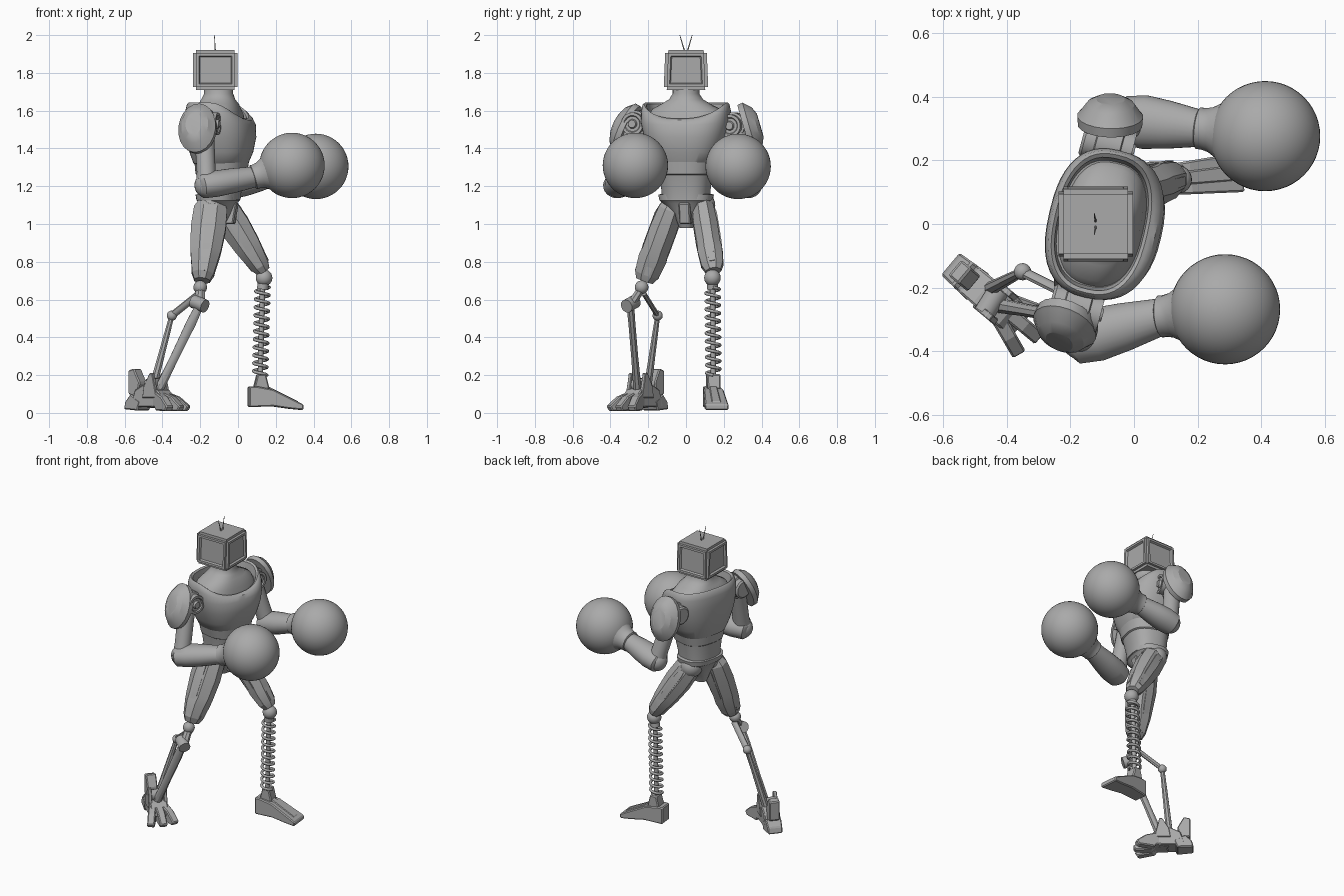
import bpy, bmesh, math
from math import sin, cos, pi, radians
from mathutils import Vector, Matrix

cube = bpy.data.objects.get("Cube")
if cube:
    bpy.data.objects.remove(cube)

grey = bpy.data.materials.new("plain grey")
grey.use_nodes = True
grey.diffuse_color = (0.4, 0.4, 0.4, 1)
grey.node_tree.nodes["Principled BSDF"].inputs["Base Color"].default_value = (0.4, 0.4, 0.4, 1)


def finish(name, bm, smooth=None, bevel=0):
    bmesh.ops.recalc_face_normals(bm, faces=bm.faces[:])
    mesh = bpy.data.meshes.new(name)
    bm.to_mesh(mesh)
    bm.free()
    mesh.materials.append(grey)
    ob = bpy.data.objects.new(name, mesh)
    bpy.context.collection.objects.link(ob)
    if bevel:
        mod = ob.modifiers.new("bevel", "BEVEL")
        mod.width, mod.segments = bevel, 2
    if smooth:
        bpy.ops.object.select_all(action="DESELECT")
        ob.select_set(True)
        bpy.context.view_layer.objects.active = ob
        bpy.ops.object.shade_smooth_by_angle(angle=radians(smooth))
    return ob


def loft(name, rings, smooth=None):
    bm = bmesh.new()
    loops = [[bm.verts.new(p) for p in ring] for ring in rings]
    n = len(loops[0])
    for a, b in zip(loops, loops[1:]):
        for i in range(n):
            j = (i + 1) % n
            bm.faces.new((a[i], a[j], b[j], b[i]))
    bm.faces.new(loops[0])
    bm.faces.new(loops[-1])
    return finish(name, bm, smooth)


def limb(name, p0, p1, profile, ref=(1, 0, 0), sides=24, smooth=40):
    """Tube from p0 to p1; profile rows are (fraction, radius along ref, radius across)."""
    p0, p1, ref = Vector(p0), Vector(p1), Vector(ref)
    d = (p1 - p0).normalized()
    u = (ref - d * ref.dot(d)).normalized()
    v = d.cross(u)
    turn = [2 * pi * (i + 0.5) / sides for i in range(sides)]
    rings = [[p0.lerp(p1, t) + u * (a * cos(w)) + v * (b * sin(w)) for w in turn]
             for t, a, b in profile]
    return loft(name, rings, smooth)


def rod(name, p0, p1, r, sides=16):
    return limb(name, p0, p1, [(0, r, r), (1, r, r)], (0.3, 0.9, 0.1), sides)


def ball(name, centre, r, seg=24):
    bm = bmesh.new()
    bmesh.ops.create_uvsphere(bm, u_segments=seg, v_segments=seg // 2, radius=r,
                              matrix=Matrix.Translation(centre))
    return finish(name, bm, 60)


def prism(name, outline, half, where, yaw=0, toe=1.0, bevel=0.006, shift=0):
    """Side outline in x and z given a width; toe scales the width at the front end."""
    xs = [p[0] for p in outline]
    span = max(xs) - min(xs)
    m = Matrix.Translation(where) @ Matrix.Rotation(radians(yaw), 4, "Z")
    rings = []
    for s in (-1, 1):
        rings.append([m @ Vector((x, shift + s * half * (1 + (toe - 1) * (x - min(xs)) / span), z))
                      for x, z in outline])
    ob = loft(name, rings)
    mod = ob.modifiers.new("bevel", "BEVEL")
    mod.width, mod.segments = bevel, 1
    return ob


# Head: bevelled box with inset side panels
bm = bmesh.new()
bmesh.ops.create_cube(bm, size=1, matrix=Matrix.Translation((-0.12, 0, 1.815))
                      @ Matrix.Diagonal((0.235, 0.236, 0.21, 1)))
for vert in bm.verts:
    if vert.co.z > 1.8:
        vert.co.y *= 0.93
bmesh.ops.bevel(bm, geom=bm.edges[:], offset=0.016, segments=2, affect="EDGES")
sides = [f for f in bm.faces if f.calc_area() > 0.03 and abs(f.normal.z) < 0.5]
bmesh.ops.inset_individual(bm, faces=sides, thickness=0.02, depth=0)
bmesh.ops.inset_individual(bm, faces=sides, thickness=0.008, depth=-0.012)
finish("head", bm)
for s, n in ((-1, "right"), (1, "left")):
    limb(n + "_antenna", (-0.12, 0.006 * s, 1.91), (-0.125, 0.033 * s, 2.0),
         [(0, 0.004, 0.004), (1, 0.0015, 0.0015)], sides=6)

# Torso: turned shell with a dipping collar, neck and waist
TURN = Matrix.Translation((-0.1, 0, 0)) @ Matrix.Rotation(radians(-13), 4, "Z")


def body_ring(z, front, back, wide, dip=0, power=0.8, count=48):
    pts = []
    for i in range(count):
        a = 2 * pi * i / count
        c, s = cos(a), sin(a)
        x = (front if c > 0 else -back) * abs(c) ** power
        y = math.copysign(wide * abs(s) ** power, s)
        pts.append(TURN @ Vector((x, y, z - dip * max(c, 0) ** 1.5)))
    return pts


chest = [(1.31, .13, .11, .14), (1.32, .15, .13, .16), (1.38, .175, .15, .19),
         (1.46, .19, .165, .22), (1.54, .185, .17, .237, .015), (1.60, .17, .168, .237, .05),
         (1.635, .155, .16, .23, .08), (1.643, .145, .15, .222, .085),
         (1.635, .135, .14, .21, .085), (1.58, .13, .135, .2, .06)]
loft("chest", [body_ring(*row) for row in chest], 40)
neck = [(1.57, .13, .13, .2, .05), (1.61, .12, .12, .18, .03), (1.635, .1, .105, .13),
        (1.66, .085, .095, .09, 0, 1), (1.69, .075, .08, .07, 0, 1), (1.73, .075, .08, .07, 0, 1)]
loft("neck", [body_ring(*row) for row in neck], 60)
waist = [(1.13, .11, .11, .125), (1.18, .115, .11, .128), (1.26, .135, .115, .14),
         (1.265, .145, .12, .147), (1.34, .155, .125, .165)]
loft("waist", [body_ring(*row) for row in waist], 40)
pelvis = [(0.98, .03, .05, .035), (1.05, .065, .075, .06), (1.11, .09, .1, .12),
          (1.125, .105, .115, .14), (1.155, .105, .12, .146), (1.16, .09, .1, .13)]
loft("pelvis", [body_ring(*row, count=24) for row in pelvis], 30)
prism("groin_plate", [(-.02, -.06), (.03, -.06), (.05, .05), (-.02, .05)], 0.03, (-0.05, 0, 1.06), -13)

# Arms: shoulder drum, domed pad, upper arm, forearm, glove
arms = {
    "right": dict(joint=(-.18, -.265, 1.53), pad=(-.215, -.315, 1.505), out=(-.3, -.85, .4),
                  elbow=(-.165, -.36, 1.205), wrist=(.09, -.29, 1.25), glove=(.286, -.268, 1.31)),
    "left": dict(joint=(-.08, .25, 1.52), pad=(-.075, .33, 1.505), out=(.02, .95, .28),
                 elbow=(-.01, .325, 1.205), wrist=(.21, .3, 1.265), glove=(.412, .276, 1.305)),
}
forward = Vector((0.96, -0.26, 0))
for side, a in arms.items():
    j, pad, out = Vector(a["joint"]), Vector(a["pad"]), Vector(a["out"]).normalized()
    elbow, wrist, glove = Vector(a["elbow"]), Vector(a["wrist"]), Vector(a["glove"])
    limb(side + "_shoulder_drum", j - forward * .085, j + forward * .085,
         [(0, .05, .05), (.05, .06, .06), (.25, .06, .06), (.27, .072, .072), (.73, .072, .072),
          (.75, .06, .06), (.96, .06, .06), (.96, .045, .045), (.92, .04, .04), (.92, .025, .025),
          (1, .02, .02)], (0, 0, 1), 24, 30)
    limb(side + "_shoulder_pad", pad - out * .02, pad + out * .065,
         [(0, .088, .122), (0, .102, .138), (.35, .104, .142), (.42, .098, .135),
          (.8, .075, .105), (1, .045, .065)], (1, 0, 0), 20, 25)
    limb(side + "_upper_arm", j + Vector((0, out.y * .02, -.02)), elbow,
         [(0, .055, .05), (.3, .052, .05), (.75, .05, .052), (1, .055, .055)])
    ball(side + "_elbow", elbow, .066)
    limb(side + "_forearm", elbow - (wrist - elbow) * .16, wrist,
         [(0, .05, .05), (.06, .066, .075), (.3, .07, .085), (.6, .066, .076), (1, .055, .058)],
         (0, 0, 1))
    limb(side + "_glove_cuff", wrist - (glove - wrist) * .06, glove,
         [(0, .058, .058), (.02, .066, .066), (.1, .066, .066), (.2, .071, .071),
          (.35, .09, .09), (.5, .118, .118), (.62, .125, .125)])
    ball(side + "_glove", glove, .173, 48)

# Thighs: faceted armour with raised panels
thighs = {"right": ((-.14, -.065, 1.12), (-.19, -.22, .70), 1.0),
          "left": ((-.10, .085, 1.12), (.135, .145, .75), .87)}
for side, (hip, knee, k) in thighs.items():
    hip, knee = Vector(hip), Vector(knee)
    shape = [(0, .07, .05), (.1, .095, .07), (.35, .1, .078), (.62, .088, .076),
             (.72, .08, .082), (.92, .062, .07), (1, .045, .05)]
    limb(side + "_thigh", hip, knee, [(t, a * k, b * k) for t, a, b in shape], (1, 0, 0), 8, 15)
    axis = (knee - hip).normalized()
    for n, off in (("front", (1, 0, 0)), ("back", (-1, 0, 0)), ("inner", (0, -1, 0)), ("outer", (0, 1, 0))):
        off = Vector(off)
        off = (off - axis * off.dot(axis)).normalized()
        r0, r1 = (.072, .046) if abs(off.y) < .5 else (.054, .052)
        limb(side + "_thigh_panel_" + n, hip.lerp(knee, .12) + off * r0 * k,
             hip.lerp(knee, .92) + off * r1 * k,
             [(0, .018, .018), (.1, .028, .028), (.6, .03, .028), (1, .02, .02)], off, 4, 15)
    ball(side + "_hip_joint", hip + Vector((0, 0, -.02)), .07)

# Left shin: ball knee, rod, coil spring, wedge shoe
ball("left_knee", (.138, .14, .715), .044)
rod("left_knee_cap", (.135, .14, .69), (.13, .141, .655), .03)
rod("left_shin_rod", (.13, .141, .67), (.117, .145, .18), .014)
curve = bpy.data.curves.new("shin_spring", "CURVE")
curve.dimensions = "3D"
curve.bevel_depth, curve.bevel_resolution = .0085, 2
turns, steps = 11, 20
line = curve.splines.new("POLY")
line.points.add(turns * steps)
for i, p in enumerate(line.points):
    f, w = i / (turns * steps), 2 * pi * i / steps
    p.co = (.13 - .013 * f + .036 * cos(w), .141 + .004 * f + .036 * sin(w), .665 - .465 * f, 1)
curve.materials.append(grey)
bpy.context.collection.objects.link(bpy.data.objects.new("left_shin_spring", curve))
prism("left_ankle", [(-.04, 0), (.045, 0), (.025, .08), (-.02, .08)], .038, (.12, .145, .125), 6, .9)
prism("left_shoe", [(-.065, .03), (.06, .035), (.15, .022), (.222, .015), (.222, .045),
                    (.06, .125), (-.02, .14), (-.065, .14)], .045, (.12, .14, 0), 6, 1.4)
prism("left_shoe_tongue", [(.03, .12), (.2, .045), (.2, .06), (.03, .145)], .022, (.12, .14, 0), 6, 1.2)

# Right shin: knee ball, joint drum and a pair of linked rods
ball("right_knee", (-.2, -.235, .665), .036)
limb("right_knee_link", (-.2, -.235, .66), (-.2, -.295, .565), [(0, .025, .022), (1, .03, .025)], sides=8)
rod("right_knee_drum", (-.235, -.27, .59), (-.175, -.315, .565), .036)
ball("right_rear_joint", (-.35, -.15, .515), .027)
limb("right_rear_link", (-.2, -.225, .635), (-.35, -.15, .515), [(0, .02, .014), (1, .02, .014)], sides=8)
limb("right_rear_rod", (-.35, -.15, .515), (-.455, -.205, .12),
     [(0, .014, .014), (.3, .017, .017), (1, .022, .022)], sides=8)
limb("right_front_rod", (-.2, -.295, .575), (-.43, -.255, .1),
     [(0, .022, .022), (.2, .028, .02), (.6, .024, .02), (1, .026, .024)], sides=8)
rod("right_ankle_drum", (-.47, -.28, .15), (-.42, -.2, .15), .034)

# Right foot: plated body, three toes, heel claw and uprights
FOOT, YAW = (-.44, -.24, 0), -40
prism("right_foot_body", [(-.13, .03), (.06, .03), (.12, .06), (.06, .12), (-.04, .15), (-.1, .12)],
      .05, FOOT, YAW, 1.1)
prism("right_heel_guard", [(-.16, .1), (-.1, .08), (-.08, .16), (-.12, .235), (-.16, .225)],
      .032, FOOT, YAW)
prism("right_heel_claw", [(-.18, .02), (-.08, .012), (-.06, .06), (-.13, .1), (-.17, .06)],
      .045, FOOT, YAW, 1.2)
for n, turn in (("outer", -20), ("middle", 0), ("inner", 20)):
    prism("right_toe_" + n, [(-.02, .025), (.06, .03), (.07, .012), (.175, .01), (.19, .035),
                             (.13, .085), (.05, .115), (-.02, .1)],
          .024, FOOT, YAW + turn, .95, shift=turn * .0008)
for s, n in ((-1, "outer"), (1, "inner")):
    prism("right_ankle_plate_" + n, [(-.04, .08), (.06, .08), (.04, .16), (.03, .21), (.01, .21), (-.03, .14)],
          .011, FOOT, YAW, shift=s * .048, bevel=.003)
